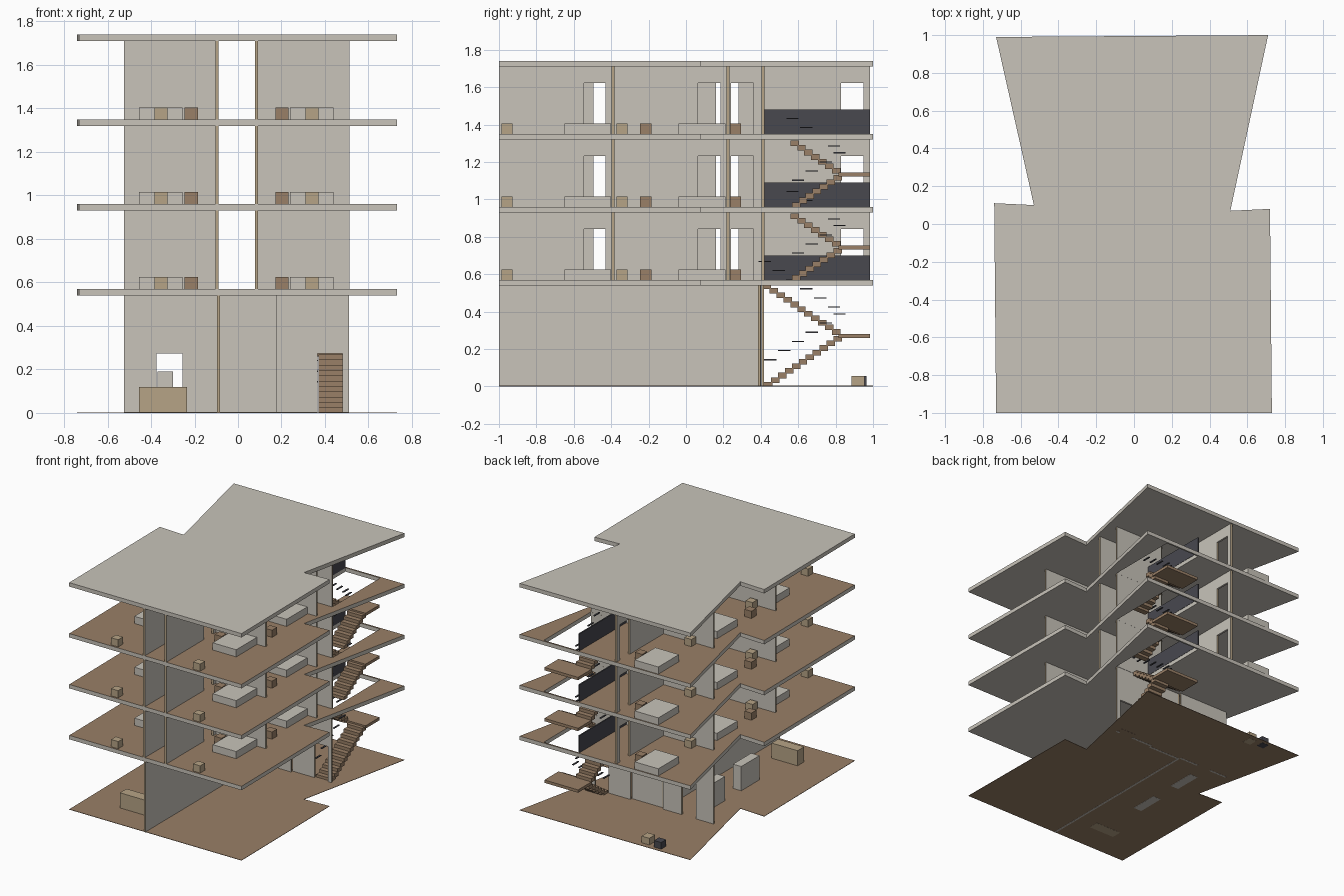
import bpy, bmesh

if "Cube" in bpy.data.objects:
    bpy.data.objects.remove(bpy.data.objects["Cube"])


def material(name, rgb):
    m = bpy.data.materials.new(name)
    m.use_nodes = True
    m.diffuse_color = (*rgb, 1)
    m.node_tree.nodes["Principled BSDF"].inputs["Base Color"].default_value = (*rgb, 1)
    return m


PLASTER = material("warm_grey_plaster", (0.58, 0.55, 0.49))
WOOD = material("brown_wood", (0.32, 0.215, 0.135))
TAN = material("tan_wood", (0.47, 0.37, 0.24))
BLACK = material("charcoal_metal", (0.065, 0.065, 0.078))

LEVELS = [0.57, 0.96, 1.35]     # floor heights above ground
SLAB = 0.03
OUTLINE = [(-0.73, -1), (0.73, -1), (0.72, 0.08), (0.51, 0.07),
           (0.71, 1), (-0.73, 0.99), (-0.53, 0.1), (-0.74, 0.11)]
STAIRWELL = [(0.22, 0.42), (0.515, 0.42), (0.515, 0.985), (0.22, 0.985)]


def finish(name, bm, mats, rule=None):
    mesh = bpy.data.meshes.new(name)
    bmesh.ops.recalc_face_normals(bm, faces=bm.faces)
    bm.normal_update()
    if rule:
        for f in bm.faces:
            f.material_index = int(rule(f.normal))
    bm.to_mesh(mesh)
    bm.free()
    for m in mats:
        mesh.materials.append(m)
    ob = bpy.data.objects.new(name, mesh)
    bpy.context.collection.objects.link(ob)
    return ob


def boxes(name, specs, mats, rule=None):
    """One object from boxes given as (x0, x1, y0, y1, z0, z1)."""
    bm = bmesh.new()
    for x0, x1, y0, y1, z0, z1 in specs:
        for v in bmesh.ops.create_cube(bm, size=1)["verts"]:
            v.co.x = x1 if v.co.x > 0 else x0
            v.co.y = y1 if v.co.y > 0 else y0
            v.co.z = z1 if v.co.z > 0 else z0
    return finish(name, bm, mats, rule)


def slab(name, z0, z1, loops, mats, rule=None):
    bm = bmesh.new()
    edges = []
    for loop in loops:
        vs = [bm.verts.new((x, y, z0)) for x, y in loop]
        edges += [bm.edges.new((vs[i - 1], vs[i])) for i in range(len(vs))]
    bmesh.ops.triangle_fill(bm, edges=edges, use_beauty=True)
    ext = bmesh.ops.extrude_face_region(bm, geom=bm.faces[:], use_keep_orig=True)
    for g in ext["geom"]:
        if isinstance(g, bmesh.types.BMVert):
            g.co.z = z1
    return finish(name, bm, mats, rule)


def wall(name, axis, at, a, b, z0, z1, doors=(), t=0.015, door_h=0.272):
    """Wall along an axis with door gaps; its end faces are wood."""
    parts, start = [], a
    for d0, d1 in doors:
        parts += [(start, d0, z0, z1), (d0, d1, z0 + door_h, z1)]
        start = d1
    parts.append((start, b, z0, z1))
    lo, hi = at - t / 2, at + t / 2
    specs = [(p, q, lo, hi, r, s) if axis == 0 else (lo, hi, p, q, r, s)
             for p, q, r, s in parts]
    boxes(name, specs, [PLASTER, TAN], lambda n: abs(n[axis]) > 0.9)


def block(x, y, z, w, d, h):
    return (x - w / 2, x + w / 2, y - d / 2, y + d / 2, z, z + h)


# Floors and roof
slab("ground_floor", 0.001, 0.004, [OUTLINE], [WOOD])
for i, z in enumerate(LEVELS):
    slab(f"floor_slab_{i + 1}", z - SLAB, z, [OUTLINE, STAIRWELL],
         [PLASTER, WOOD], lambda n: n.z > 0.9)
slab("roof_slab", 1.71, 1.74, [OUTLINE], [PLASTER])

# Ground storey walls
TOP = LEVELS[0] - SLAB
wall("lobby_long_wall", 1, -0.09, -1, 0.4, 0, TOP)
wall("lobby_back_wall_left", 0, 0.41, -0.525, -0.097, 0, TOP, [(-0.375, -0.255)])
wall("lobby_back_wall_middle", 0, 0.392, -0.083, 0.18, 0, TOP)
wall("lobby_back_wall_right", 0, 0.41, 0.18, 0.51, 0, TOP, [(0.365, 0.48)])

# Ground storey furniture
boxes("reception_desk", [block(-0.345, -0.74, 0, 0.22, 0.08, 0.12)], [TAN])
boxes("lobby_counters", [block(-0.335, y, 0, 0.07, 0.22, 0.19) for y in (-0.25, 0.167)],
      [PLASTER])
boxes("yard_tan_box", [block(-0.325, 0.92, 0, 0.065, 0.07, 0.055)], [TAN])
boxes("yard_black_box", [block(-0.435, 0.935, 0, 0.06, 0.06, 0.055)], [BLACK])

# Upper storeys: walls and furniture
for i, z in enumerate(LEVELS):
    n, top = i + 1, z + 0.36
    wall(f"corridor_wall_west_{n}", 1, -0.097, -1, 0.985, z, top,
         [(-0.495, -0.38), (0.16, 0.28), (0.83, 0.95)])
    wall(f"corridor_wall_east_{n}", 1, 0.085, -1, 0.41, z, top,
         [(-0.545, -0.43), (0.065, 0.185), (0.24, 0.36)])
    for k, y in enumerate((-0.39, 0.225, 0.412)):
        wall(f"east_room_wall_{n}_{k + 1}", 0, y, 0.092, 0.512, z, top)
    for k, y in enumerate((-0.34, 0.412)):
        wall(f"west_room_wall_{n}_{k + 1}", 0, y, -0.525, -0.104, z, top)

    beds = [(0.34, -0.525), (0.34, 0.085), (-0.355, -0.48), (-0.355, 0.15), (-0.355, 0.86)]
    boxes(f"beds_{n}", [block(x, y, z, 0.2, 0.25, 0.055) for x, y in beds], [PLASTER])
    desks = [(0.34, -0.957), (-0.355, -0.957), (0.34, -0.343), (-0.355, -0.285), (-0.355, 0.455)]
    boxes(f"desks_{n}", [block(x, y, z, 0.06, 0.058, 0.055) for x, y in desks], [TAN])
    stools = [(0.203, -0.5), (-0.215, -0.46), (0.43, -0.215), (-0.43, -0.165),
              (0.203, 0.265), (-0.215, 0.85)]
    boxes(f"nightstands_{n}", [block(x, y, z, 0.06, 0.06, 0.055) for x, y in stools], [WOOD])
    boxes(f"stair_parapet_{n}", [(0.212, 0.222, 0.42, 0.985, z, z + 0.13)], [BLACK])

# Staircases: two flights, a landing and floating handrail strips
RISE, RUN, LAND_Y = 0.0245, 0.037, 0.825
for i, (z, up) in enumerate(zip([0] + LEVELS[:2], LEVELS)):
    low = 11 if i == 0 else 7
    land = z + low * RISE + 0.012
    high = round((up - land) / RISE) - 1
    steps, rails = [], []
    for k in range(low):
        y = LAND_Y - (low - k) * RUN
        zt = z + (k + 1) * RISE
        steps.append((0.37, 0.5, y, y + RUN + 0.008, max(zt - 0.03, z), zt))
        if k % 2 == 0:
            rails.append((0.355, 0.367, y, y + 0.066, zt + 0.115, zt + 0.121))
    for k in range(high):
        y = LAND_Y - (k + 1) * RUN
        zt = land + (k + 1) * RISE
        steps.append((0.225, 0.355, y - 0.008, y + RUN, zt - 0.03, zt))
        if k % 2 == 0:
            rails.append((0.352, 0.364, y - 0.03, y + 0.036, zt + 0.115, zt + 0.121))
    boxes(f"stair_steps_{i + 1}", steps, [WOOD])
    boxes(f"stair_landing_{i + 1}", [(0.225, 0.51, LAND_Y - 0.01, 0.985, land - 0.022, land)],
          [WOOD])
    boxes(f"handrail_strips_{i + 1}", rails, [BLACK])
